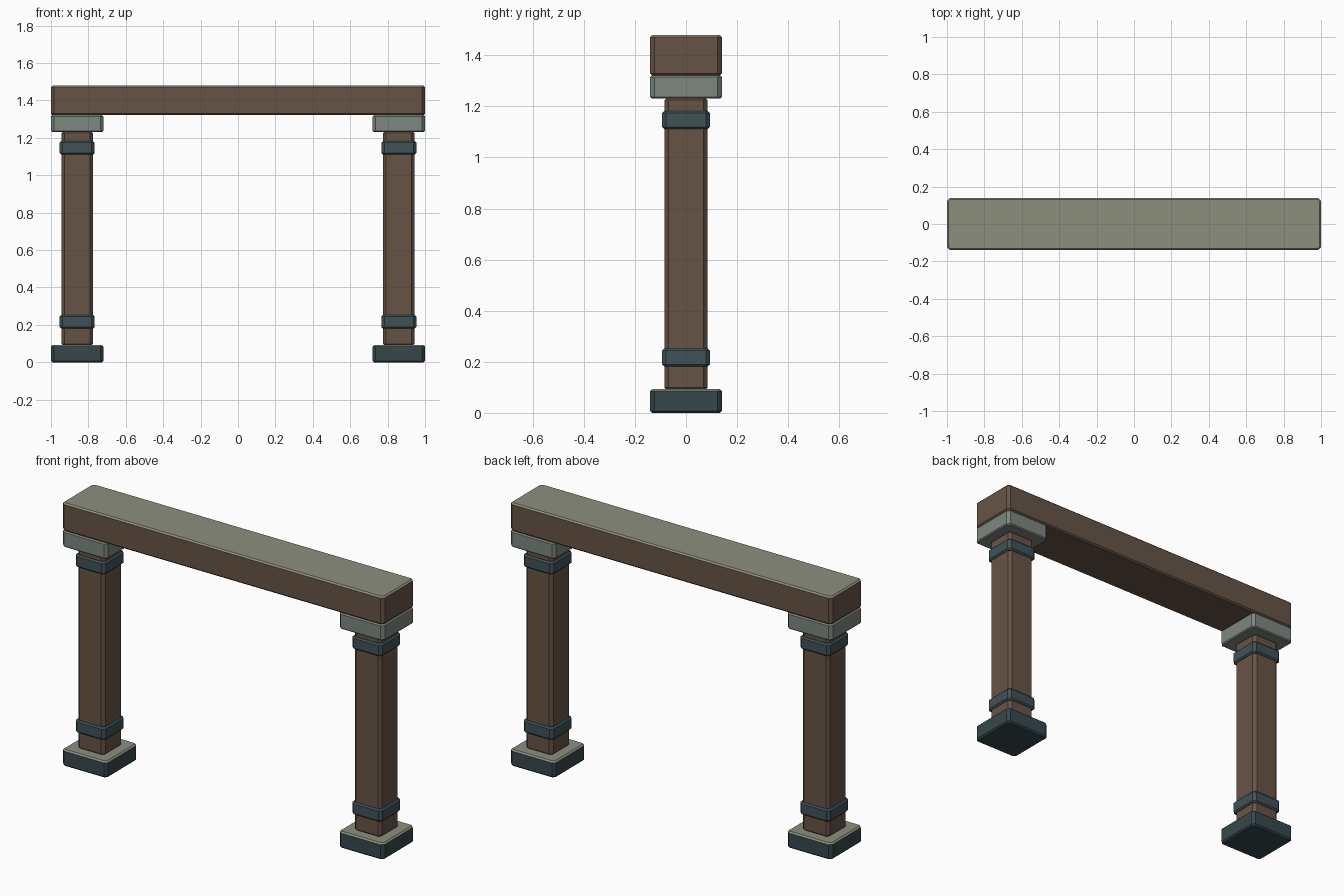
import bpy, bmesh

if "Cube" in bpy.data.objects:
    bpy.data.objects.remove(bpy.data.objects["Cube"])


def material(name, rgb):
    m = bpy.data.materials.new(name)
    m.diffuse_color = (*rgb, 1)
    m.use_nodes = True
    m.node_tree.nodes["Principled BSDF"].inputs["Base Color"].default_value = m.diffuse_color
    return m


WOOD = material("wood", (0.135, 0.087, 0.060))
BASE = material("dark_stone", (0.037, 0.064, 0.073))
BAND = material("band_metal", (0.050, 0.085, 0.095))
CAP = material("pale_stone", (0.205, 0.245, 0.215))
TOP = material("weathered_top", (0.262, 0.275, 0.208))


def block(name, x, half_x, half_y, z0, z1, mat, corner=0.016, rim=0.008, top=None):
    """Box with wide chamfers on upright edges and fine ones around top and bottom."""
    bm = bmesh.new()
    bmesh.ops.create_cube(bm, size=1)
    for v in bm.verts:
        v.co.x *= 2 * half_x
        v.co.y *= 2 * half_y
        v.co.z = z0 if v.co.z < 0 else z1
    upright = [e for e in bm.edges if abs(e.verts[0].co.z - e.verts[1].co.z) > 1e-4]
    bmesh.ops.bevel(bm, geom=upright, offset=corner, segments=1, affect='EDGES')
    level = [e for e in bm.edges if abs(e.verts[0].co.z - e.verts[1].co.z) < 1e-4]
    bmesh.ops.bevel(bm, geom=level, offset=rim, segments=1, affect='EDGES')
    bmesh.ops.recalc_face_normals(bm, faces=bm.faces)
    mesh = bpy.data.meshes.new(name)
    mesh.materials.append(mat)
    if top:
        mesh.materials.append(top)
        bm.normal_update()
        for f in bm.faces:
            f.material_index = int(f.normal.z > 0.3)
    bm.to_mesh(mesh)
    bm.free()
    ob = bpy.data.objects.new(name, mesh)
    ob.location.x = x
    bpy.context.collection.objects.link(ob)


# Two identical pillars
for side, x in (("left", -0.86), ("right", 0.86)):
    block(side + "_foot", x, 0.14, 0.14, 0, 0.093, BASE, top=TOP)
    block(side + "_post", x, 0.084, 0.084, 0.093, 1.231, WOOD, rim=0.006)
    block(side + "_lower_band", x, 0.094, 0.094, 0.182, 0.252, BAND)
    block(side + "_upper_band", x, 0.094, 0.094, 1.112, 1.182, BAND)
    block(side + "_capital", x, 0.14, 0.14, 1.231, 1.321, CAP, rim=0.006, top=TOP)

# Lintel across the pillars
block("lintel", 0, 1.0, 0.14, 1.321, 1.479, WOOD, top=TOP)
